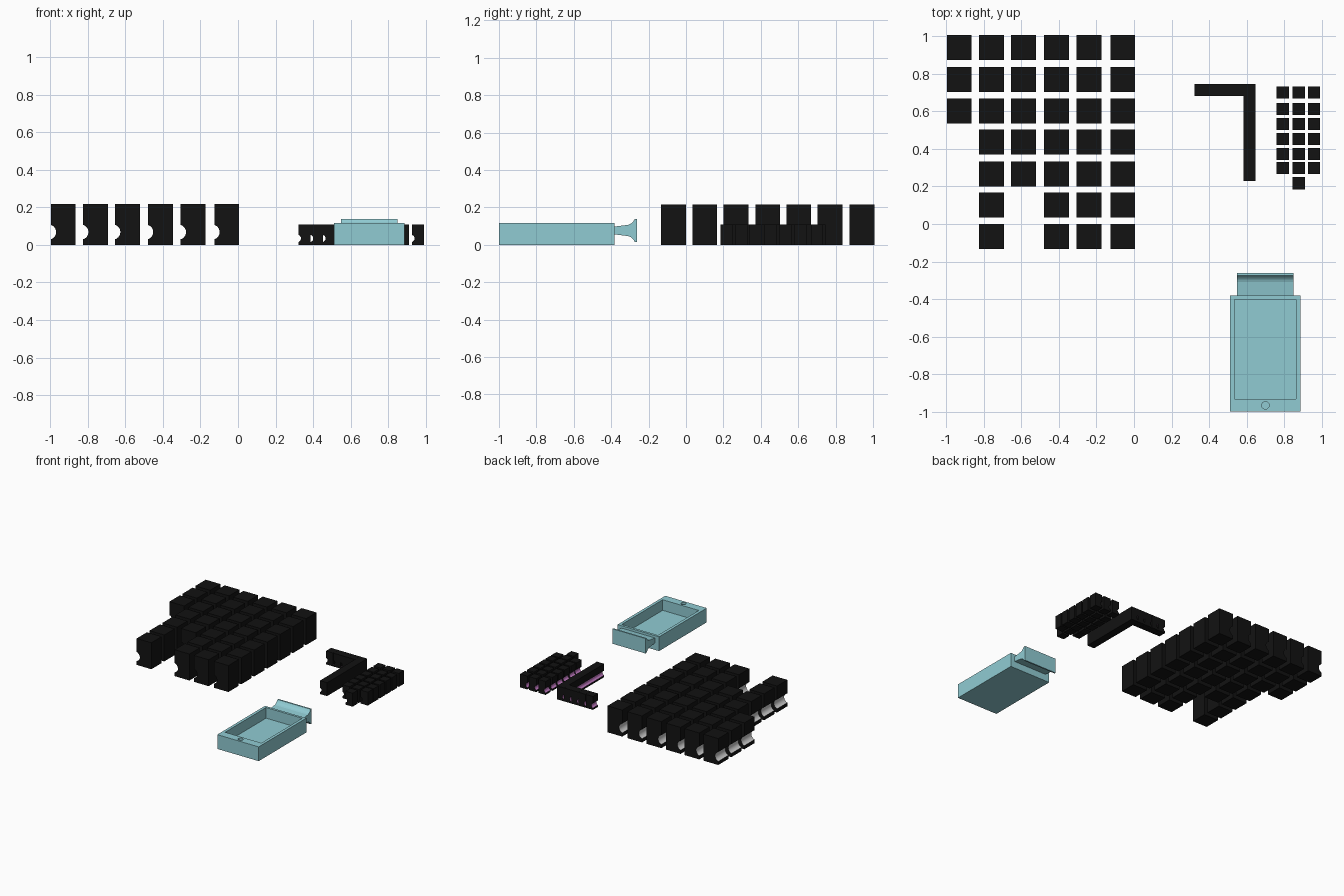
import bpy, bmesh, math

if "Cube" in bpy.data.objects:
    bpy.data.objects.remove(bpy.data.objects["Cube"])


def material(name, rgb):
    m = bpy.data.materials.new(name)
    m.diffuse_color = (*rgb, 1)
    m.use_nodes = True
    m.node_tree.nodes["Principled BSDF"].inputs["Base Color"].default_value = m.diffuse_color
    return m


BLACK = material("black", (0.006, 0.006, 0.006))
WHITE = material("white", (0.8, 0.8, 0.8))
PURPLE = material("purple", (0.55, 0.2, 0.55))
AQUA = material("aqua", (0.28, 0.6, 0.65))


def add_object(name, mesh, loc=(0, 0, 0)):
    ob = bpy.data.objects.new(name, mesh)
    ob.location = loc
    bpy.context.collection.objects.link(ob)
    return ob


def extrude_profile(name, pts, direction, mats, accent=range(0)):
    """Closed profile swept along a vector; accent = side faces that are smooth, second material."""
    bm = bmesh.new()
    d = direction
    a = [bm.verts.new(p) for p in pts]
    b = [bm.verts.new((p[0] + d[0], p[1] + d[1], p[2] + d[2])) for p in pts]
    n = len(pts)
    bm.faces.new(a)
    bm.faces.new(b[::-1])
    for i in range(n):
        j = (i + 1) % n
        f = bm.faces.new((a[i], b[i], b[j], a[j]))
        if i in accent:
            f.material_index = 1
            f.smooth = True
    bmesh.ops.recalc_face_normals(bm, faces=bm.faces)
    me = bpy.data.meshes.new(name)
    bm.to_mesh(me)
    bm.free()
    for m in mats:
        me.materials.append(m)
    return me


def type_block(name, size, height, groove_mat):
    """Square block with a round groove along its -x side."""
    h, seg = size / 2, 14
    r, cx, cz = size * 0.3, -h - size * 0.085, height * 0.315
    a0 = math.acos((-h - cx) / r)
    arc = [-a0 + 2 * a0 * i / seg for i in range(seg + 1)]
    pts = [(cx + r * math.cos(t), -h, cz + r * math.sin(t)) for t in arc]
    pts += [(-h, -h, height), (h, -h, height), (h, -h, 0), (-h, -h, 0)]
    return extrude_profile(name, pts, (0, size, 0), [BLACK, groove_mat], range(seg))


# Large blocks: (column x, rows occupied)
big = type_block("large_block", 0.133, 0.217, WHITE)
big_rows = [0.94, 0.77, 0.603, 0.437, 0.267, 0.10, -0.067]
big_cols = [(-0.931, 3), (-0.759, 7), (-0.589, 5), (-0.414, 7), (-0.239, 7), (-0.06, 7)]
for x, count in big_cols:
    for y in big_rows[:count]:
        add_object("large_block", big, (x, y, 0))

# Small loose blocks
small = type_block("small_block", 0.065, 0.11, PURPLE)
small_rows = [0.70, 0.613, 0.533, 0.453, 0.373, 0.298, 0.217]
for x, count in [(0.793, 6), (0.878, 7), (0.959, 6)]:
    for y in small_rows[:count]:
        add_object("small_block", small, (x, y, 0))

# Small blocks set in an L-shaped line
for i in range(8):
    add_object("set_block", small, (0.616, 0.714 - i * 0.0648, 0))
for i in range(1, 5):
    add_object("set_block", small, (0.616 - i * 0.0655, 0.714, 0))


def box(name, lo, hi, mat):
    pts = [(lo[0], lo[1], lo[2]), (hi[0], lo[1], lo[2]), (hi[0], hi[1], lo[2]), (lo[0], hi[1], lo[2])]
    return add_object(name, extrude_profile(name, pts, (0, 0, hi[2] - lo[2]), [mat]))


# Tray with a deep cavity and a round dimple at the front
tray = box("tray", (0.512, -1.0, 0), (0.888, -0.382, 0.117), AQUA)
cavity = box("cavity_cutter", (0.536, -0.932, 0.03), (0.864, -0.402, 0.2), AQUA)
ring = [(0.7 + 0.02 * math.cos(t * math.pi / 12), -0.966 + 0.02 * math.sin(t * math.pi / 12), 0.095)
        for t in range(24)]
dimple = add_object("dimple_cutter", extrude_profile("dimple_cutter", ring, (0, 0, 0.1), [AQUA]))
for cutter in (cavity, dimple):
    mod = tray.modifiers.new(cutter.name, 'BOOLEAN')
    mod.operation = 'DIFFERENCE'
    mod.solver = 'EXACT'
    mod.object = cutter
    cutter.hide_render = True
    cutter.hide_viewport = True

# Flared lip at the back of the tray, symmetric about its mid height
top = [(-0.382, 0.098), (-0.31, 0.107), (-0.297, 0.112), (-0.286, 0.121), (-0.278, 0.131),
       (-0.274, 0.138), (-0.262, 0.138)]
profile = top + [(y, 0.154 - z) for y, z in reversed(top)]
add_object("tray_lip", extrude_profile("tray_lip", [(0.55, y, z) for y, z in profile], (0.301, 0, 0), [AQUA]))
